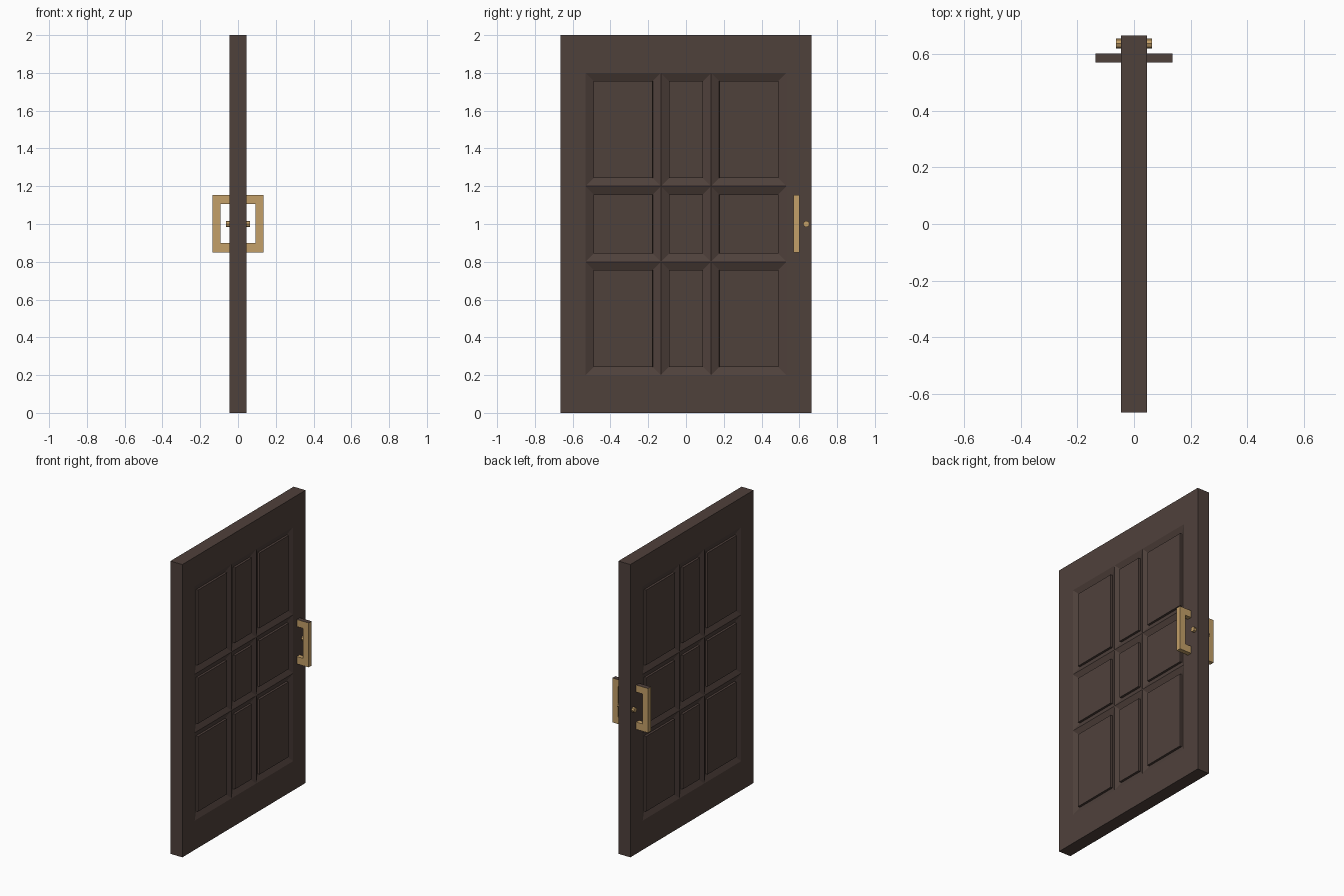
import bpy, bmesh, math
from mathutils import Matrix

if "Cube" in bpy.data.objects:
    bpy.data.objects.remove(bpy.data.objects["Cube"])

def mat(name, col):
    m = bpy.data.materials.new(name)
    m.diffuse_color = (*col, 1)
    m.use_nodes = True
    m.node_tree.nodes["Principled BSDF"].inputs["Base Color"].default_value = m.diffuse_color
    return m

WOOD = mat("dark_wood", (0.078, 0.052, 0.044))
BRASS = mat("brass", (0.55, 0.35, 0.14))

def finish(bm, name, mats):
    bmesh.ops.recalc_face_normals(bm, faces=bm.faces)
    me = bpy.data.meshes.new(name)
    bm.to_mesh(me)
    bm.free()
    ob = bpy.data.objects.new(name, me)
    for m in mats:
        me.materials.append(m)
    bpy.context.collection.objects.link(ob)
    return ob

T = 0.045                                   # half thickness of the door
YS = [-0.665, -0.532, -0.133, 0.133, 0.532, 0.665]
ZS = [0, 0.2, 0.8, 1.2, 1.8, 2]

# door leaf: a grid on each side, rims joined, centre cells cut into raised panels
bm = bmesh.new()
sides = []
for s in (1, -1):
    v = [[bm.verts.new((s * T, y, z)) for z in ZS] for y in YS]
    sides.append(v)
    for i in range(5):
        for j in range(5):
            q = [v[i][j], v[i + 1][j], v[i + 1][j + 1], v[i][j + 1]]
            bm.faces.new(q if s > 0 else q[::-1])
a, b = sides
for i in range(5):
    for j in (0, 5):
        bm.faces.new((a[i][j], a[i + 1][j], b[i + 1][j], b[i][j]))
        bm.faces.new((a[j][i], a[j][i + 1], b[j][i + 1], b[j][i]))
bmesh.ops.recalc_face_normals(bm, faces=bm.faces)
cells = [f for f in bm.faces if abs(f.normal.x) > 0.9
         and abs(f.calc_center_median().y) < 0.5 and 0.2 < f.calc_center_median().z < 1.8]
bmesh.ops.inset_individual(bm, faces=cells, thickness=0.043, depth=-0.02, use_even_offset=True)
bmesh.ops.inset_individual(bm, faces=cells, thickness=0.0005, depth=0.015, use_even_offset=True)
finish(bm, "door_leaf", [WOOD])

# pull handles: C profile extruded along y; upward faces on top are wood coloured
PROFILE = [(T, 0.85), (0.135, 0.85), (0.135, 1.153), (T, 1.153),
           (T, 1.105), (0.092, 1.105), (0.092, 0.9), (T, 0.9)]
for s, side in ((1, "right"), (-1, "left")):
    bm = bmesh.new()
    f = bm.faces.new([bm.verts.new((s * x, 0.57, z)) for x, z in PROFILE])
    g = bmesh.ops.extrude_face_region(bm, geom=[f])["geom"]
    bmesh.ops.translate(bm, vec=(0, 0.032, 0),
                        verts=[e for e in g if isinstance(e, bmesh.types.BMVert)])
    bmesh.ops.recalc_face_normals(bm, faces=bm.faces)
    for f in bm.faces:
        if f.normal.z > 0.9 and f.calc_center_median().z > 1.12:
            f.material_index = 1
    finish(bm, side + "_handle", [BRASS, WOOD])

    # lock barrel
    bm = bmesh.new()
    bmesh.ops.create_cone(bm, cap_ends=True, segments=8, radius1=0.017, radius2=0.017, depth=0.025,
                          matrix=Matrix.Translation((s * 0.0515, 0.637, 1.0))
                          @ Matrix.Rotation(math.pi / 2, 4, 'Y'))
    finish(bm, side + "_lock", [BRASS])
